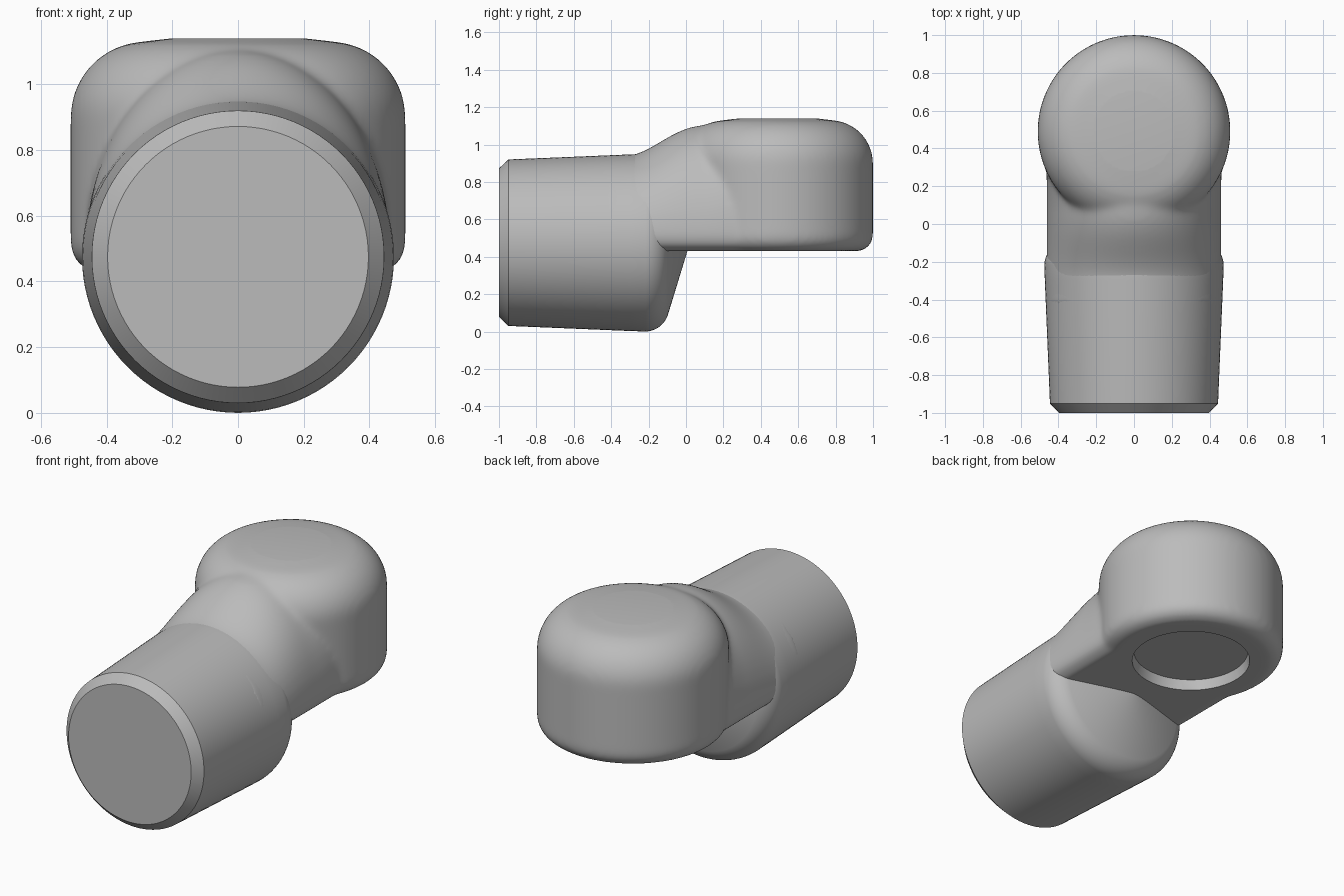
import bpy, bmesh, math
from mathutils import Vector, Matrix

cube = bpy.data.objects.get("Cube")
if cube:
    bpy.data.objects.remove(cube, do_unlink=True)

steel = bpy.data.materials.new("plain grey")
steel.use_nodes = True
GREY = (0.5, 0.5, 0.5, 1)
steel.diffuse_color = GREY
steel.node_tree.nodes["Principled BSDF"].inputs["Base Color"].default_value = GREY

HEAD_Y = 0.49
UNDERSIDE = 0.43
AXIS_Z = 0.475


def finish(name, bm):
    bmesh.ops.recalc_face_normals(bm, faces=bm.faces)
    mesh = bpy.data.meshes.new(name)
    bm.to_mesh(mesh)
    bm.free()
    mesh.materials.append(steel)
    obj = bpy.data.objects.new(name, mesh)
    bpy.context.collection.objects.link(obj)
    return obj


def select(obj):
    bpy.ops.object.select_all(action='DESELECT')
    obj.select_set(True)
    bpy.context.view_layer.objects.active = obj


def skin(bm, rings):
    """Bridge matching rings of points and cap both ends."""
    loops = [[bm.verts.new(p) for p in ring] for ring in rings]
    n = len(loops[0])
    for a, b in zip(loops, loops[1:]):
        for i in range(n):
            j = (i + 1) % n
            bm.faces.new((a[i], a[j], b[j], b[i]))
    bm.faces.new(loops[0])
    bm.faces.new(loops[-1])


def lathe(bm, profile, place, sides=96):
    """Turn (radius, height) points round z, then move them into place."""
    angles = [math.tau * i / sides for i in range(sides)]
    skin(bm, [[place @ Vector((r * math.cos(a), r * math.sin(a), h)) for a in angles]
              for r, h in profile])


def arc(cx, cy, r, start, end, steps=10):
    return [(cx + r * math.cos(math.radians(start + (end - start) * i / steps)),
             cy + r * math.sin(math.radians(start + (end - start) * i / steps)))
            for i in range(steps + 1)]


def smoothstep(a, b, x):
    t = min(max((x - a) / (b - a), 0), 1)
    return t * t * (3 - 2 * t)


# Tapered shank with chamfered front and rounded conical back
along_y = Matrix.Translation((0, 0, AXIS_Z)) @ Matrix.Rotation(-math.pi / 2, 4, 'X')
bm = bmesh.new()
lathe(bm, [(0.397, -1), (0.445, -0.95), (0.472, -0.3)]
      + arc(0.345, -0.22, 0.13, 2, 70) + [(0.02, 0.015)], along_y)
shank = finish("shank", bm)

# Round head
upright = Matrix.Translation((0, HEAD_Y, 0))
bm = bmesh.new()
lathe(bm, [(0.02, UNDERSIDE)] + arc(0.425, UNDERSIDE + 0.085, 0.085, -90, 0)
      + arc(0.28, 0.9, 0.23, 0, 83, 16) + [(0.15, 1.146), (0.02, 1.15)], upright)

# Neck that swells from the shank up to the head
rings = []
for k in range(41):
    y = -0.44 + 0.84 * k / 40
    blend = smoothstep(-0.33, 0.06, y)
    width = 0.463
    top = 0.938 + 0.155 * blend + 0.045 * smoothstep(-0.03, 0.35, y)
    power = 1 - 0.12 * smoothstep(0.05, 0.35, y)
    ring = []
    for i in range(49):
        a = math.pi * i / 48
        c, s = math.cos(a), math.sin(a)
        ring.append((width * math.copysign(abs(c) ** power, c), y,
                     0.5 + (top - 0.5) * abs(s) ** power))
    ring += [(-width + 0.015, y, 0.46), (-width + 0.06, y, UNDERSIDE),
             (width - 0.06, y, UNDERSIDE), (width - 0.015, y, 0.46)]
    rings.append(ring)
skin(bm, rings)
head = finish("head_and_neck", bm)

# Melt head and neck into one soft casting
remesh = head.modifiers.new("merge", 'REMESH')
remesh.mode = 'VOXEL'
remesh.voxel_size = 0.016
soften = head.modifiers.new("soften", 'SMOOTH')
soften.factor = 0.5
soften.iterations = 14

# Shallow stud recess below and round inset disc on top
cutters = []
for name, profile in (
        ("stud_recess_cutter", [(0.325, 0.3), (0.325, UNDERSIDE), (0.315, 0.49)]),
        ("top_disc_cutter", [(0.236, 1.139), (0.236, 1.3)])):
    bm = bmesh.new()
    lathe(bm, profile, upright)
    cutter = finish(name, bm)
    cutter.hide_render = True
    cutters.append(cutter)
    cut = head.modifiers.new(name, 'BOOLEAN')
    cut.operation = 'DIFFERENCE'
    cut.solver = 'EXACT'
    cut.object = cutter

select(head)
for modifier in list(head.modifiers):
    bpy.ops.object.modifier_apply(modifier=modifier.name)
for cutter in cutters:
    bpy.data.objects.remove(cutter, do_unlink=True)

for obj in (shank, head):
    select(obj)
    bpy.ops.object.shade_smooth_by_angle(angle=math.radians(32))
